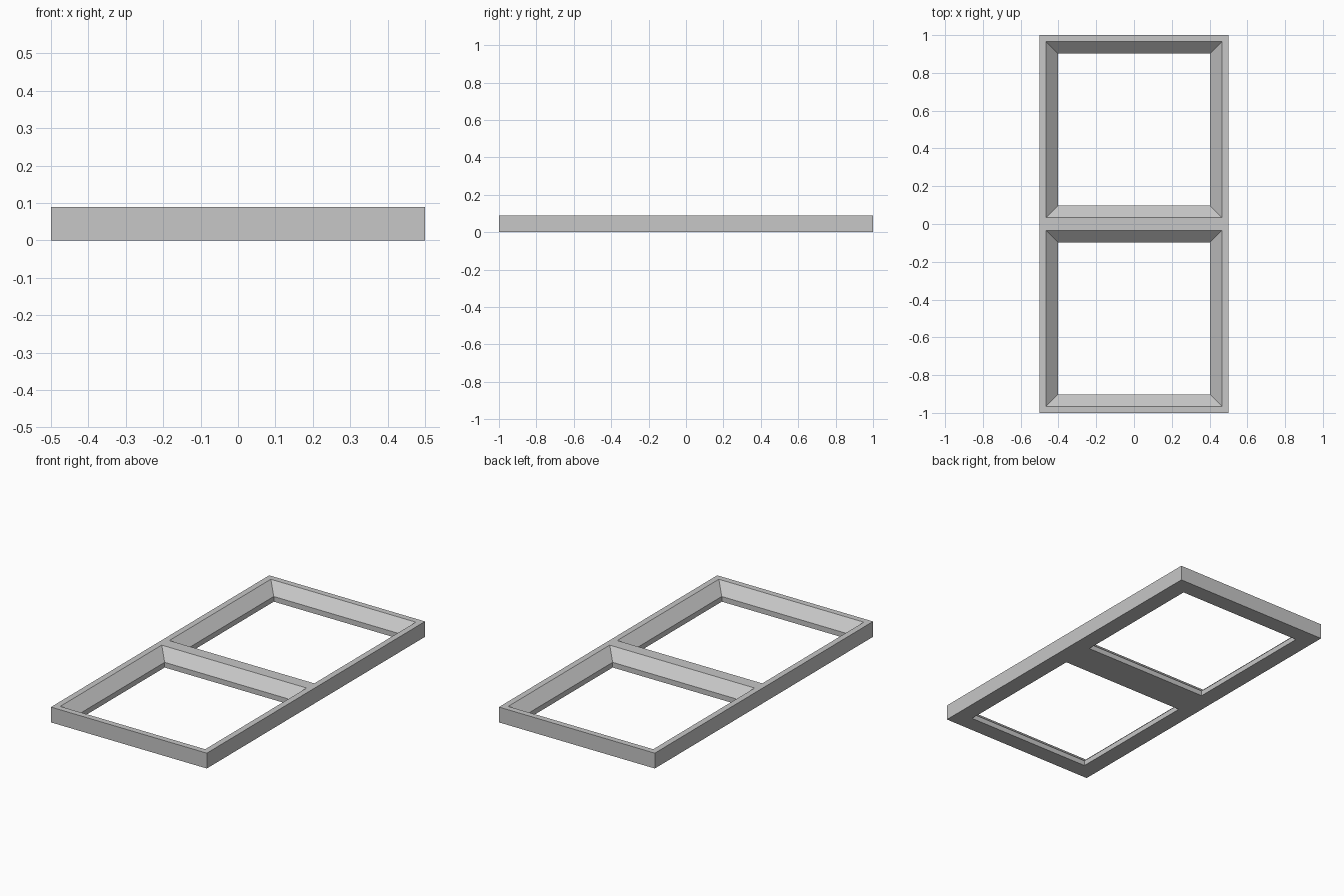
import bpy
import bmesh

cube = bpy.data.objects.get("Cube")
if cube:
    bpy.data.objects.remove(cube, do_unlink=True)

HEIGHT = 0.089      # frame thickness
LIP = 0.03          # straight edge below the bevel
RIM = 0.035         # width of the flat top rim
LEDGE = 0.098       # width of the frame at the bottom

# Frame colour
grey = bpy.data.materials.new("light_grey")
colour = (0.57, 0.57, 0.57, 1)
grey.use_nodes = True
grey.diffuse_color = colour
grey.node_tree.nodes["Principled BSDF"].inputs["Base Color"].default_value = colour


def ring(bm, inset, z):
    """Rectangle of one pane, inset from its outer edge."""
    x, y0, y1 = 0.5 - inset, inset, 1 - inset
    return [bm.verts.new((px, py, z))
            for px, py in ((-x, y0), (x, y0), (x, y1), (-x, y1))]


# Rear pane: loft the section around the opening
bm = bmesh.new()
section = [(0, 0), (0, HEIGHT), (RIM, HEIGHT), (LEDGE, LIP), (LEDGE, 0)]
rings = [ring(bm, inset, z) for inset, z in section]
for a, b in zip(rings, rings[1:] + rings[:1]):
    for i in range(4):
        j = (i + 1) % 4
        bm.faces.new((a[i], a[j], b[j], b[i]))
bmesh.ops.recalc_face_normals(bm, faces=bm.faces)

# Open the side that joins the other pane
joint = [f for f in bm.faces if all(abs(v.co.y) < 1e-6 for v in f.verts)]
bmesh.ops.delete(bm, geom=joint, context="FACES")

mesh = bpy.data.meshes.new("window_frame")
bm.to_mesh(mesh)
bm.free()
mesh.materials.append(grey)
frame = bpy.data.objects.new("window_frame", mesh)
bpy.context.collection.objects.link(frame)

# Front pane
mirror = frame.modifiers.new("front_pane", "MIRROR")
mirror.use_axis = (False, True, False)
mirror.use_clip = True
